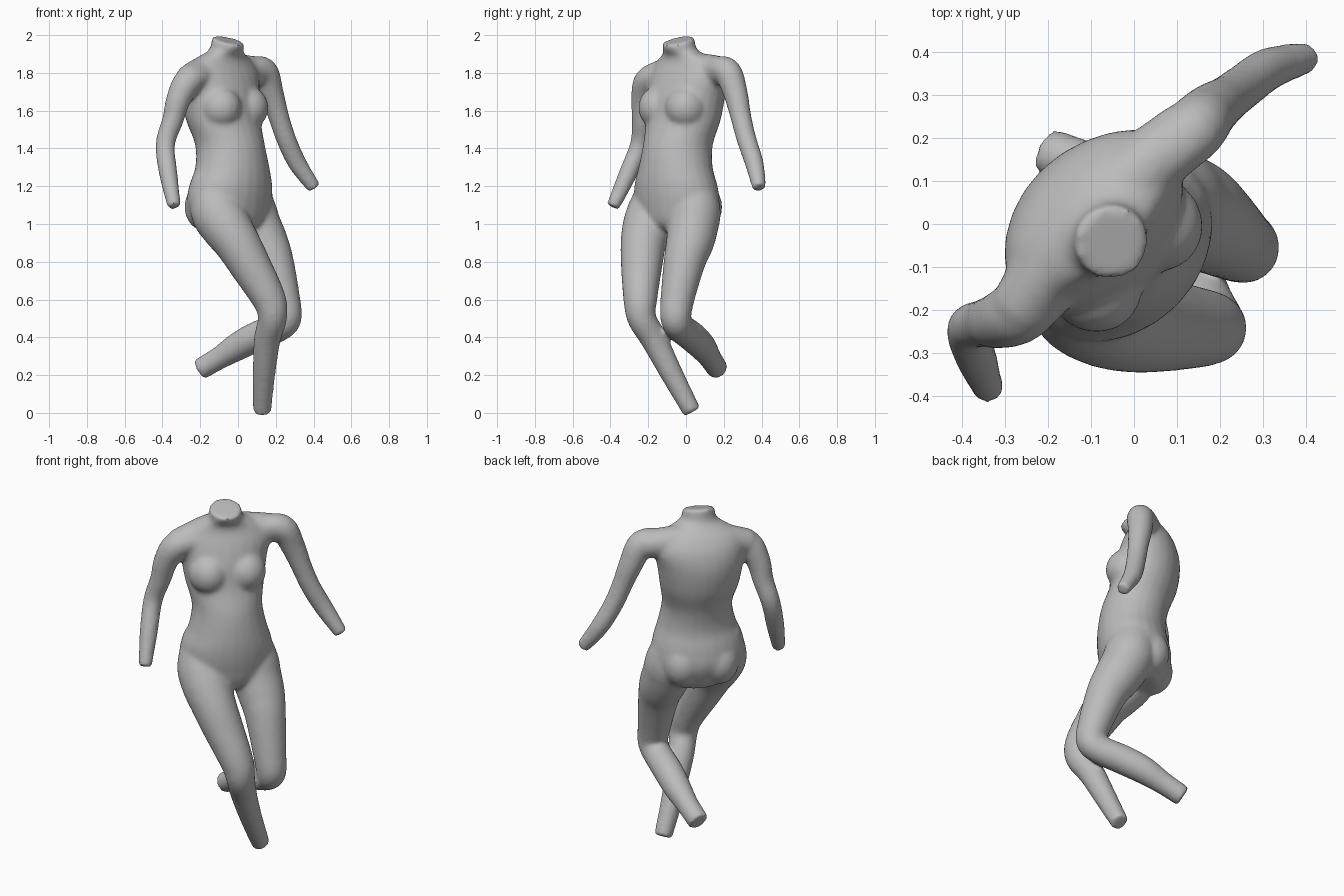
import bpy, bmesh, math
from mathutils import Vector, Matrix

if "Cube" in bpy.data.objects:
    bpy.data.objects.remove(bpy.data.objects["Cube"], do_unlink=True)

SIDES = 24
SIDE = Vector((1, 1, 0)).normalized()      # towards the figure's left
FORE = Vector((1, -1, 0)).normalized()     # the way the chest faces
bm = bmesh.new()


def body_point(u, f, z):
    return SIDE * u + FORE * f + Vector((0, 0, z))


def spline(rows, steps=5):
    """Catmull-Rom interpolation through tuples of any length."""
    rows = [Vector(r) for r in rows]
    pts = [rows[0]] + rows + [rows[-1]]
    out = []
    for a, b, c, d in zip(pts, pts[1:], pts[2:], pts[3:]):
        for i in range(steps):
            t = i / steps
            out.append(0.5 * (2 * b + (c - a) * t + (2 * a - 5 * b + 4 * c - d) * t ** 2
                              + (3 * b - a - 3 * c + d) * t ** 3))
    return out + [rows[-1]]


def skin_rings(rings):
    rings = [[bm.verts.new(p) for p in ring] for ring in rings]
    for r, s in zip(rings, rings[1:]):
        for i in range(SIDES):
            j = (i + 1) % SIDES
            bm.faces.new((r[i], r[j], s[j], s[i]))
    bm.faces.new(rings[0][::-1])
    bm.faces.new(rings[-1])


def limb(stations):
    """Round tube through (x, y, z, radius)."""
    path = spline(stations)
    across, rings = Vector((0.6, -0.5, 0.6)), []
    for i, p in enumerate(path):
        t = (path[min(i + 1, len(path) - 1)] - path[max(i - 1, 0)]).to_3d().normalized()
        across = (across - t * across.dot(t)).normalized()
        other = t.cross(across)
        angles = [math.tau * k / SIDES for k in range(SIDES)]
        rings.append([p.to_3d() + (across * math.cos(a) + other * math.sin(a)) * p[3]
                      for a in angles])
    skin_rings(rings)


def torso(stations):
    """Sections of (z, side centre, half width, front, back)."""
    rings = []
    for z, u, w, front, back in spline(stations):
        mid, depth, ring = (front + back) / 2, (front - back) / 2, []
        for k in range(SIDES):
            a = math.tau * k / SIDES
            f = mid + depth * math.sin(a)
            lean = 0.3 * f * max(0, min(1, (z - 1.9) / 0.06))   # slanted neck cut
            ring.append(body_point(u + w * math.cos(a), f, z - lean))
        rings.append(ring)
    skin_rings(rings)


def mound(u, f, z, size):
    basis = Matrix((SIDE, -FORE, (0, 0, 1))).transposed().to_4x4()
    bmesh.ops.create_uvsphere(bm, u_segments=20, v_segments=12, radius=1,
                              matrix=Matrix.Translation(body_point(u, f, z)) @ basis
                              @ Matrix.Diagonal((*size, 1)))


# Trunk and neck
torso([(0.95, -.05, .13, .10, -.12), (1.0, -.06, .21, .17, -.16),
       (1.1, -.065, .25, .195, -.195), (1.2, -.065, .245, .205, -.185),
       (1.3, -.06, .21, .20, -.165), (1.42, -.06, .19, .18, -.18),
       (1.55, -.065, .215, .135, -.225), (1.68, -.065, .235, .11, -.242),
       (1.78, -.055, .25, .075, -.225), (1.85, -.055, .22, .045, -.185),
       (1.89, -.06, .15, .045, -.145), (1.92, -.065, .095, .065, -.105),
       (1.972, -.067, .088, .08, -.092)])

# Bust and buttocks
for s in (-1, 1):
    mound(-.065 + s * .1, .035, 1.615, (.11, .115, .115))
    mound(-.065 + s * .1, -.075, 1.09, (.11, .12, .13))

# Shoulder girdle
limb([(-.27, -.205, 1.765, .072), (-.19, -.09, 1.80, .085), (-.1, .01, 1.81, .095),
      (.01, .117, 1.815, .085), (.13, .22, 1.805, .074)])

# Arms
limb([(.05, .13, 1.82, .06), (.135, .215, 1.81, .074), (.175, .26, 1.70, .066),
      (.215, .29, 1.57, .056), (.255, .32, 1.45, .053), (.315, .362, 1.32, .05),
      (.405, .388, 1.19, .037)])
limb([(-.18, -.13, 1.78, .065), (-.262, -.2, 1.755, .076), (-.315, -.225, 1.66, .066),
      (-.345, -.23, 1.55, .057), (-.385, -.245, 1.42, .052), (-.368, -.31, 1.26, .049),
      (-.337, -.388, 1.09, .036)])

# Standing leg, then the leg bent back at the knee
limb([(-.14, -.11, 1.25, .11), (-.112, -.162, 1.08, .142), (-.065, -.2, .99, .136),
      (-.005, -.225, .9, .122), (.065, -.235, .78, .11),
      (.165, -.242, .6, .09), (.182, -.234, .5, .077), (.155, -.17, .39, .071),
      (.137, -.072, .2, .06), (.127, .033, .005, .049)])
limb([(.02, .03, 1.25, .11), (.062, .045, 1.08, .138), (.095, .037, .99, .135),
      (.14, .02, .9, .127), (.185, -.008, .8, .111),
      (.24, -.046, .6, .09), (.255, -.054, .5, .082), (.21, -.03, .452, .078),
      (.1, .03, .405, .08), (0, .085, .352, .075), (-.1, .128, .29, .061),
      (-.203, .168, .23, .058)])

mesh = bpy.data.meshes.new("figure_body")
bmesh.ops.recalc_face_normals(bm, faces=bm.faces)
bm.to_mesh(mesh)
bm.free()
body = bpy.data.objects.new("figure_body", mesh)
bpy.context.collection.objects.link(body)

grey = bpy.data.materials.new("plain_grey")
grey.use_nodes = True
grey.diffuse_color = (0.5, 0.5, 0.5, 1)
grey.node_tree.nodes["Principled BSDF"].inputs["Base Color"].default_value = (0.5, 0.5, 0.5, 1)
mesh.materials.append(grey)

# Fuse the parts into one skin and soften the joins
remesh = body.modifiers.new("fuse", 'REMESH')
remesh.mode = 'VOXEL'
remesh.voxel_size = 0.011
remesh.use_smooth_shade = True
soften = body.modifiers.new("soften", 'SMOOTH')
soften.factor = 0.5
soften.iterations = 14
bpy.context.view_layer.objects.active = body
body.select_set(True)
for name in ("fuse", "soften"):
    bpy.ops.object.modifier_apply(modifier=name)
bpy.ops.object.shade_smooth_by_angle(angle=math.radians(40))
